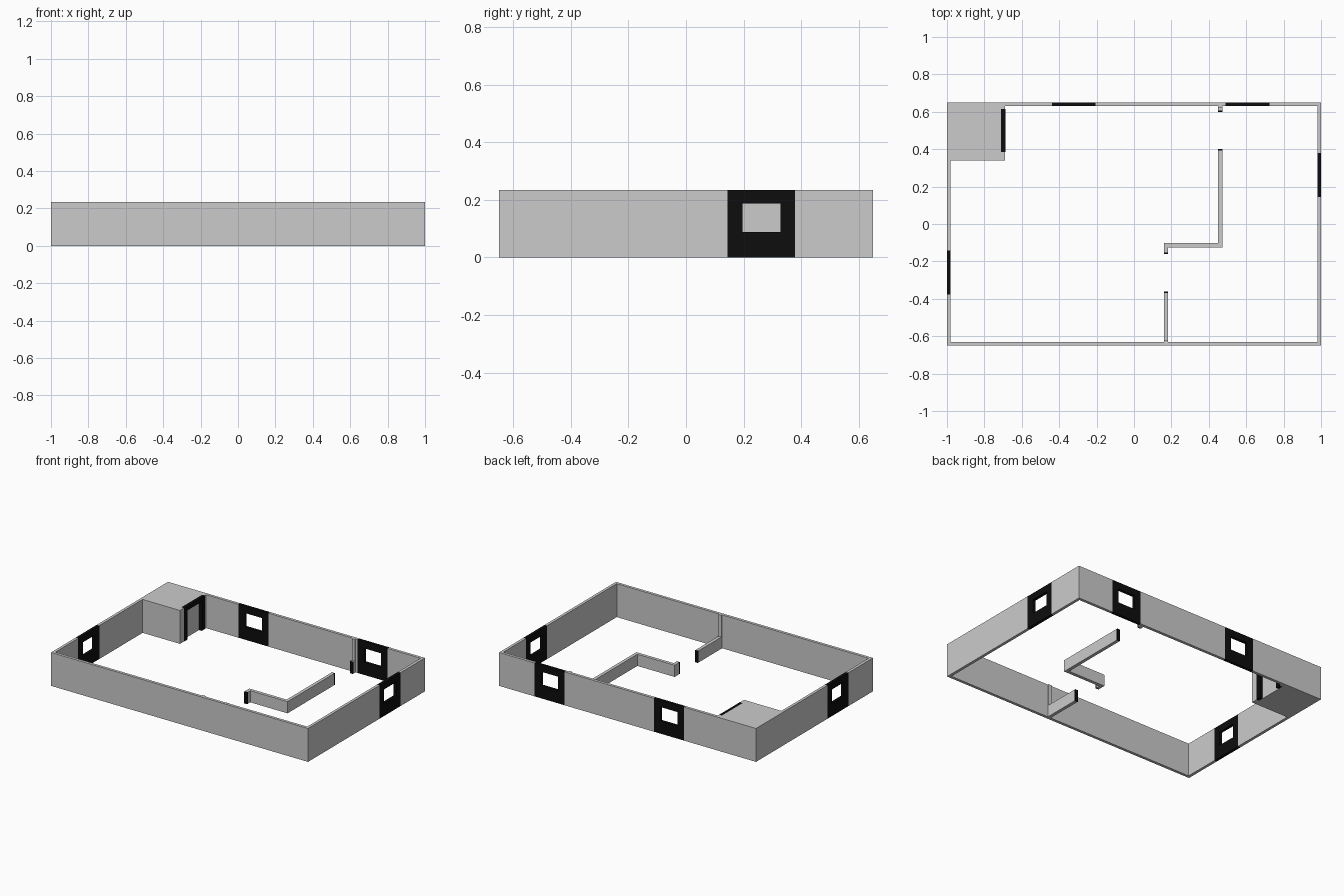
import bpy, bmesh
from mathutils import Vector

if "Cube" in bpy.data.objects:
    bpy.data.objects.remove(bpy.data.objects["Cube"])

H, T, LOW = 0.235, 0.02, 0.082   # full height, wall thickness, low partition height
X, Y = 1.0, 0.65

black = bpy.data.materials.new("black_trim")
black.diffuse_color = (0.004, 0.004, 0.004, 1)
black.use_nodes = True
black.node_tree.nodes["Principled BSDF"].inputs["Base Color"].default_value = black.diffuse_color


def boxes(name, spans, mat=None):
    """One object made of boxes, each (x0, x1, y0, y1, z0, z1)."""
    bm = bmesh.new()
    for x0, x1, y0, y1, z0, z1 in spans:
        vs = bmesh.ops.create_cube(bm, size=1)["verts"]
        bmesh.ops.scale(bm, vec=Vector((x1 - x0, y1 - y0, z1 - z0)), verts=vs)
        bmesh.ops.translate(bm, vec=Vector(((x0 + x1) / 2, (y0 + y1) / 2, (z0 + z1) / 2)), verts=vs)
    me = bpy.data.meshes.new(name)
    bm.to_mesh(me)
    bm.free()
    if mat:
        me.materials.append(mat)
    ob = bpy.data.objects.new(name, me)
    bpy.context.collection.objects.link(ob)
    return ob


def span(axis, a, b, c0, c1, z0=0, z1=H):
    """Box running a..b along the axis, c0..c1 across it."""
    return (a, b, c0, c1, z0, z1) if axis == "x" else (c0, c1, a, b, z0, z1)


def wall(name, axis, start, end, c0, windows=()):
    """Full-height wall interrupted by black window panels."""
    c1, pieces, a = c0 + T, [], start
    for i, w in enumerate(windows):
        l, r = w - 0.117, w + 0.117
        pieces.append(span(axis, a, l, c0, c1))
        boxes(f"{name}_window_{i + 1}", [
            span(axis, l, w - 0.066, c0, c1),
            span(axis, w + 0.066, r, c0, c1),
            span(axis, w - 0.066, w + 0.066, c0, c1, 0, 0.088),
            span(axis, w - 0.066, w + 0.066, c0, c1, 0.187, H)], black)
        a = r
    pieces.append(span(axis, a, end, c0, c1))
    boxes(name, pieces)


# Outer walls
wall("front_wall", "x", -X, X, -Y)
wall("back_wall", "x", -0.69, X, Y - T, (-0.322, 0.607))
wall("left_wall", "y", -Y + T, 0.34, -X, (-0.259,))
wall("right_wall", "y", -Y + T, Y - T, X - T, (0.262,))

# Closed corner block, recessed behind its door
boxes("corner_block", [(-X, -0.71, 0.34, Y, 0, H),
                       (-0.71, -0.69, 0.34, 0.385, 0, H),
                       (-0.71, -0.69, 0.615, Y, 0, H)])
boxes("corner_door_frame", [(-0.71, -0.688, 0.385, 0.42, 0, H),
                            (-0.71, -0.688, 0.58, 0.615, 0, H),
                            (-0.71, -0.688, 0.42, 0.58, 0.205, H)], black)

# Low inner partitions with full-height stubs where they meet the outer walls
a0, a1, b0, b1 = 0.45, 0.473, 0.16, 0.183
boxes("inner_partition", [(a0, a1, -0.125, 0.392, 0, LOW),
                          (b0, a0, -0.125, -0.102, 0, LOW),
                          (b0, b1, -0.152, -0.125, 0, LOW)])
boxes("front_partition", [(b0, b1, -Y + T, -0.368, 0, LOW)])
boxes("back_partition", [(a0, a1, 0.608, Y - T, 0, LOW)])
boxes("wall_stubs", [(a0, a1, 0.622, Y - T, LOW, H),
                     (b0, b1, -Y + T, -0.622, LOW, H)])

# Black door jambs at partition ends
boxes("door_jambs", [(a0, a1, 0.392, 0.4, 0, LOW),
                     (a0, a1, 0.6, 0.608, 0, LOW),
                     (b0, b1, -0.16, -0.152, 0, LOW),
                     (b0, b1, -0.368, -0.36, 0, LOW)], black)
